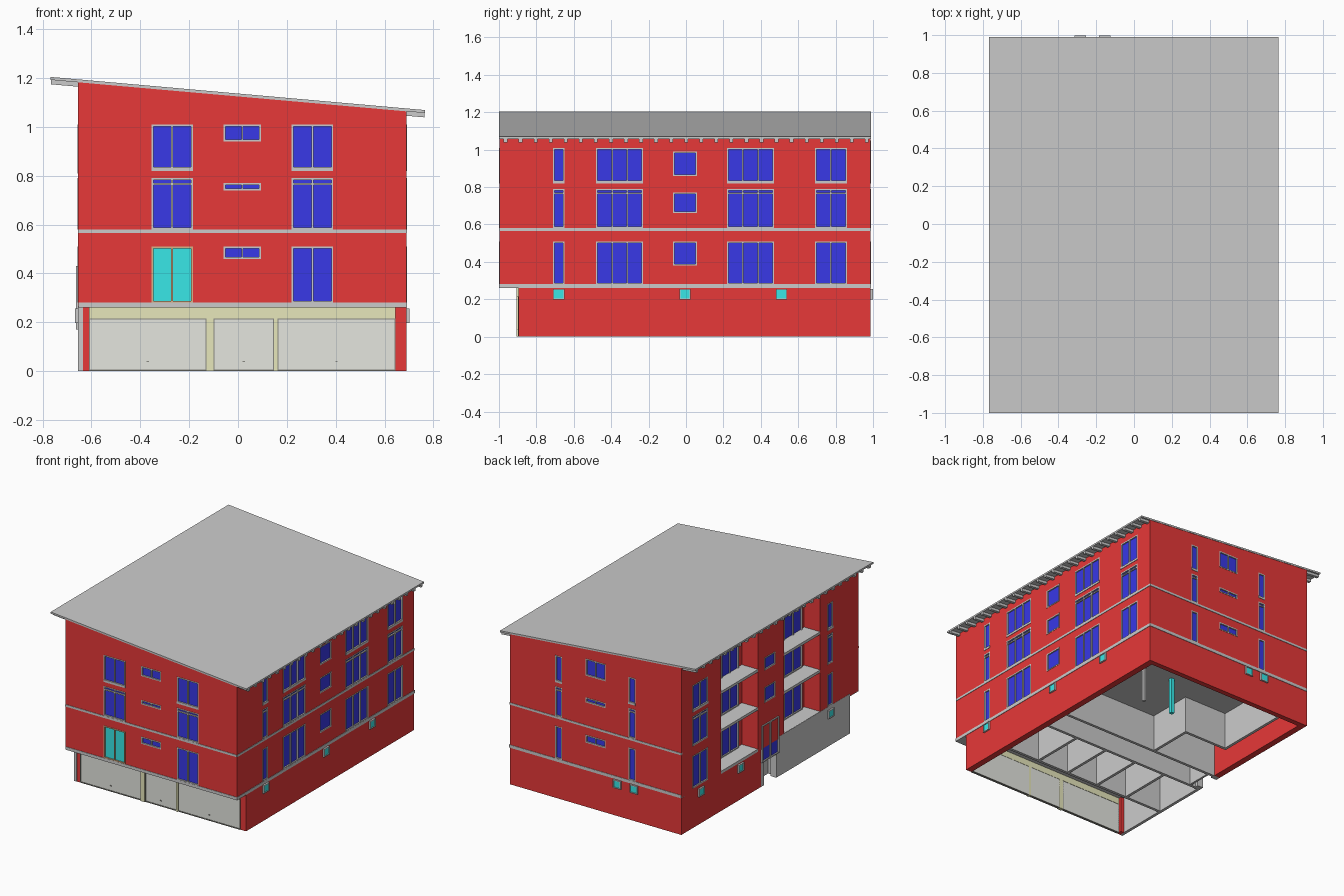
import bpy, bmesh

if "Cube" in bpy.data.objects:
    bpy.data.objects.remove(bpy.data.objects["Cube"])

XL, XR, YF, YB = -0.655, 0.69, -0.997, 0.987
groups = {}


def box(group, x0, x1, y0, y1, z0, z1):
    groups.setdefault(group, []).append((x0, x1, y0, y1, z0, z1))


def on_face(group, face, a0, a1, d0, d1, z0, z1):
    """Box on a facade: a = position along it, d = depth inwards."""
    if face == "front":
        box(group, a0, a1, YF + d0, YF + d1, z0, z1)
    elif face == "back":
        box(group, a0, a1, YB - d1, YB - d0, z0, z1)
    elif face == "right":
        box(group, XR - d1, XR - d0, a0, a1, z0, z1)
    else:
        box(group, XL + d0, XL + d1, a0, a1, z0, z1)


def window(face, a0, a1, z0, z1, panes=1, transom=None, off=0.0, cut=True,
           glass="window_glass", frame="window_frames"):
    t = 0.008
    if cut:
        on_face("window_cutter", face, a0, a1, -0.05, 0.012, z0, z1)
    on_face(glass, face, a0 + t / 2, a1 - t / 2, off + 0.007, off + 0.02, z0 + t / 2, z1 - t / 2)
    for z in [z0, z1 - t] + ([transom] if transom else []):
        on_face(frame, face, a0, a1, off - 0.002, off + 0.015, z, z + t)
    for i in range(panes + 1):
        a = a0 + (a1 - a0 - t) * i / panes
        on_face(frame, face, a, a + t, off - 0.002, off + 0.015, z0, z1)


def storeys(face, a0, a1, panes, skip_first=False, **kw):
    """Tall windows on all three floors."""
    if not skip_first:
        window(face, a0, a1, 0.28, 0.51, panes, **kw)
    window(face, a0, a1, 0.58, 0.79, panes, transom=0.762, **kw)
    window(face, a0, a1, 0.82, 1.01, panes, **kw)
    on_face("window_frames", face, a0, a1, kw.get("off", 0) - 0.003, kw.get("off", 0) + 0.015, 0.82, 0.836)


def roof_z(x):
    return 1.205 - (x + 0.77) * 0.0885


def prism(name, profile, y0, y1):
    """Extrude an x-z profile along y."""
    bm = bmesh.new()
    f = bm.faces.new([bm.verts.new((x, y0, z)) for x, z in profile])
    r = bmesh.ops.extrude_face_region(bm, geom=[f])
    bmesh.ops.translate(bm, vec=(0, y1 - y0, 0),
                        verts=[v for v in r["geom"] if isinstance(v, bmesh.types.BMVert)])
    bmesh.ops.recalc_face_normals(bm, faces=bm.faces)
    return finish(name, bm)


def finish(name, bm):
    me = bpy.data.meshes.new(name)
    bm.to_mesh(me)
    bm.free()
    ob = bpy.data.objects.new(name, me)
    bpy.context.collection.objects.link(ob)
    return ob


def paint(name, ob, color):
    m = bpy.data.materials.get(name) or bpy.data.materials.new(name)
    m.diffuse_color = (*color, 1)
    m.use_nodes = True
    m.node_tree.nodes["Principled BSDF"].inputs["Base Color"].default_value = m.diffuse_color
    ob.data.materials.append(m)


# Front windows
storeys("front", -0.355, -0.185, 2, skip_first=True)
storeys("front", 0.22, 0.39, 2)
window("front", -0.355, -0.185, 0.28, 0.51, 2, glass="terrace_door_glass", frame="terrace_door_frame")
for z0, z1 in ((0.46, 0.51), (0.74, 0.77), (0.94, 1.01)):
    window("front", -0.06, 0.095, z0, z1, 2)

# Back windows
storeys("back", 0.28, 0.335, 1)
storeys("back", -0.295, -0.24, 1)
for z0, z1 in ((0.455, 0.51), (0.74, 0.775), (0.93, 1.05)):
    window("back", -0.06, 0.095, z0, z1, 2)

# Right windows
for a0, a1, n in ((-0.71, -0.65, 1), (-0.48, -0.23, 3), (0.22, 0.47, 3), (0.69, 0.86, 2)):
    storeys("right", a0, a1, n)
for z0, z1 in ((0.38, 0.51), (0.66, 0.77), (0.86, 0.99)):
    window("right", -0.07, 0.06, z0, z1)

# Left windows, balcony recesses and balcony slabs
storeys("left", -0.71, -0.65, 1)
storeys("left", 0.69, 0.86, 2)
for z0, z1 in ((0.58, 0.69), (0.81, 0.9)):
    window("left", -0.065, 0.055, z0, z1)
for y0, y1, w0, w1 in ((0.13, 0.545, 0.18, 0.47), (-0.567, -0.16, -0.53, -0.23)):
    on_face("window_cutter", "left", y0, y1, -0.05, 0.126, 0.28, 1.3)
    storeys("left", w0, w1, 3, off=0.115, cut=False)
    for z in (0.28, 0.575, 0.845):
        on_face("balcony_slabs", "left", y0, y1, 0, 0.13, z - 0.018, z + 0.001)

# Floor slab and grey bands on three sides
box("ground_slab", XL + 0.001, XR + 0.003, -1.0, YB + 0.003, 0.26, 0.281)
for face, a0, a1 in (("front", XL, XR), ("back", XL, XR), ("right", YF, YB)):
    on_face("facade_band", face, a0, a1, -0.003, 0.01, 0.565, 0.58)

# Basement outer walls
box("basement_walls_red", 0.645, XR, -0.895, YB, 0, 0.26)
box("basement_walls_red", XL, 0.645, 0.95, YB, 0, 0.26)
box("basement_walls_red", XL, -0.61, 0.095, 0.95, 0, 0.28)
box("basement_walls_red", -0.635, -0.61, -0.898, -0.86, 0, 0.26)
box("basement_wall_grey", XL - 0.001, -0.635, -0.9, -0.107, 0, 0.28)

# Garage front: lintel, pillars, doors, handles
for x0, x1, z0 in ((-0.61, 0.645, 0.215), (-0.13, -0.1, 0), (0.147, 0.162, 0)):
    box("garage_surround", x0, x1, -0.905, -0.88, z0, 0.26)
for x0, x1 in ((-0.61, -0.13), (-0.1, 0.147), (0.162, 0.645)):
    box("garage_doors", x0, x1, -0.895, -0.882, 0.006, 0.215)
    xc = (x0 + x1) / 2
    box("garage_handles", xc - 0.005, xc + 0.005, -0.9, -0.894, 0.038, 0.042)
    for p in ((x0, x0 + 0.004, 0, 0.215), (x1 - 0.004, x1, 0, 0.215), (x0, x1, 0.211, 0.215), (x0, x1, 0, 0.006)):
        box("garage_door_frames", p[0], p[1], -0.899, -0.882, p[2], p[3])

# Entrance: glazed panel above a recessed door with side walls
window("left", -0.1, 0.09, 0.17, 0.43, 2, off=-0.006, cut=False)
box("entrance_door", -0.575, -0.56, -0.107, 0.095, 0, 0.26)
box("entrance_piers", XL, -0.61, 0.06, 0.095, 0, 0.17)
box("entrance_piers", XL, -0.61, -0.107, -0.075, 0, 0.17)

# Basement inner walls: corridor, storage cells, stair room
for y in (0.085, -0.107, -0.5):
    box("basement_partitions", -0.635, 0.645, y - 0.01, y + 0.01, 0, 0.26)
for x in (0.4, 0.15, -0.1, -0.35):
    box("basement_partitions", x - 0.01, x + 0.01, -0.5, -0.107, 0, 0.26)
box("basement_partitions", -0.11, -0.09, 0.09, 0.42, 0, 0.26)
box("basement_partitions", -0.45, -0.09, 0.4, 0.42, 0, 0.26)
box("basement_partitions", -0.45, -0.43, 0.4, 0.95, 0, 0.26)
box("teal_column", 0.12, 0.145, 0.53, 0.555, 0, 0.26)
box("grey_column", 0.365, 0.385, 0.54, 0.56, 0, 0.26)

# Small basement vents with grey rims
for face, spots in (("right", (-0.68, -0.005, 0.51)), ("left", (0.77, 0.33, -0.68)), ("back", (-0.155, -0.285))):
    for a in spots:
        on_face("vent_panes", face, a - 0.026, a + 0.026, -0.007, 0.05, 0.203, 0.25)
        for a0, a1, z0, z1 in ((-0.03, 0.03, 0.198, 0.204), (-0.03, 0.03, 0.25, 0.256),
                               (-0.03, -0.025, 0.198, 0.256), (0.025, 0.03, 0.198, 0.256)):
            on_face("vent_rims", face, a + a0, a + a1, -0.012, 0.02, z0, z1)

# Turn each group of boxes into one object
COLORS = {
    "window_glass": ("blue", (0.04, 0.04, 0.8)), "terrace_door_glass": ("teal", (0.04, 0.8, 0.8)),
    "terrace_door_frame": ("wood", (0.7, 0.45, 0.25)), "vent_panes": ("teal", (0.04, 0.8, 0.8)),
    "teal_column": ("teal", (0.04, 0.8, 0.8)), "basement_walls_red": ("red", (0.8, 0.04, 0.04)),
    "garage_surround": ("beige", (0.8, 0.8, 0.5)), "garage_doors": ("pale", (0.78, 0.79, 0.74)),
    "garage_door_frames": ("dark", (0.25, 0.25, 0.22)), "garage_handles": ("dark", (0.25, 0.25, 0.22)),
}
for name, boxes in groups.items():
    bm = bmesh.new()
    for x0, x1, y0, y1, z0, z1 in boxes:
        for v in bmesh.ops.create_cube(bm, size=1)["verts"]:
            v.co = (x1 if v.co.x > 0 else x0, y1 if v.co.y > 0 else y0, z1 if v.co.z > 0 else z0)
    ob = finish(name, bm)
    if name in COLORS:
        paint(COLORS[name][0], ob, COLORS[name][1])

# Red main body with sloped top, cut by windows and balconies
body = prism("main_body", [(XL, 0.265), (XR, 0.265), (XR, roof_z(XR) - 0.008), (XL, roof_z(XL) - 0.008)], YF, YB)
paint("red", body, (0.8, 0.04, 0.04))
cutter = bpy.data.objects["window_cutter"]
cutter.hide_render = True
cutter.hide_viewport = True
cutter.display_type = "WIRE"
mod = body.modifiers.new("openings", "BOOLEAN")
mod.operation, mod.solver, mod.object = "DIFFERENCE", "EXACT", cutter


# Roof sheet and rafters
def sloped(name, top, bottom, y0, y1, x0=-0.768, x1=0.765):
    return prism(name, [(x0, roof_z(x0) - bottom), (x1, roof_z(x1) - bottom),
                        (x1, roof_z(x1) - top), (x0, roof_z(x0) - top)], y0, y1)


sloped("roof_sheet", 0, 0.012, -1.0, 0.99)
for i in range(25):
    y = -0.965 + i * 0.0805
    sloped("rafter", 0.011, 0.03, y - 0.01, y + 0.01, -0.766, 0.763)
